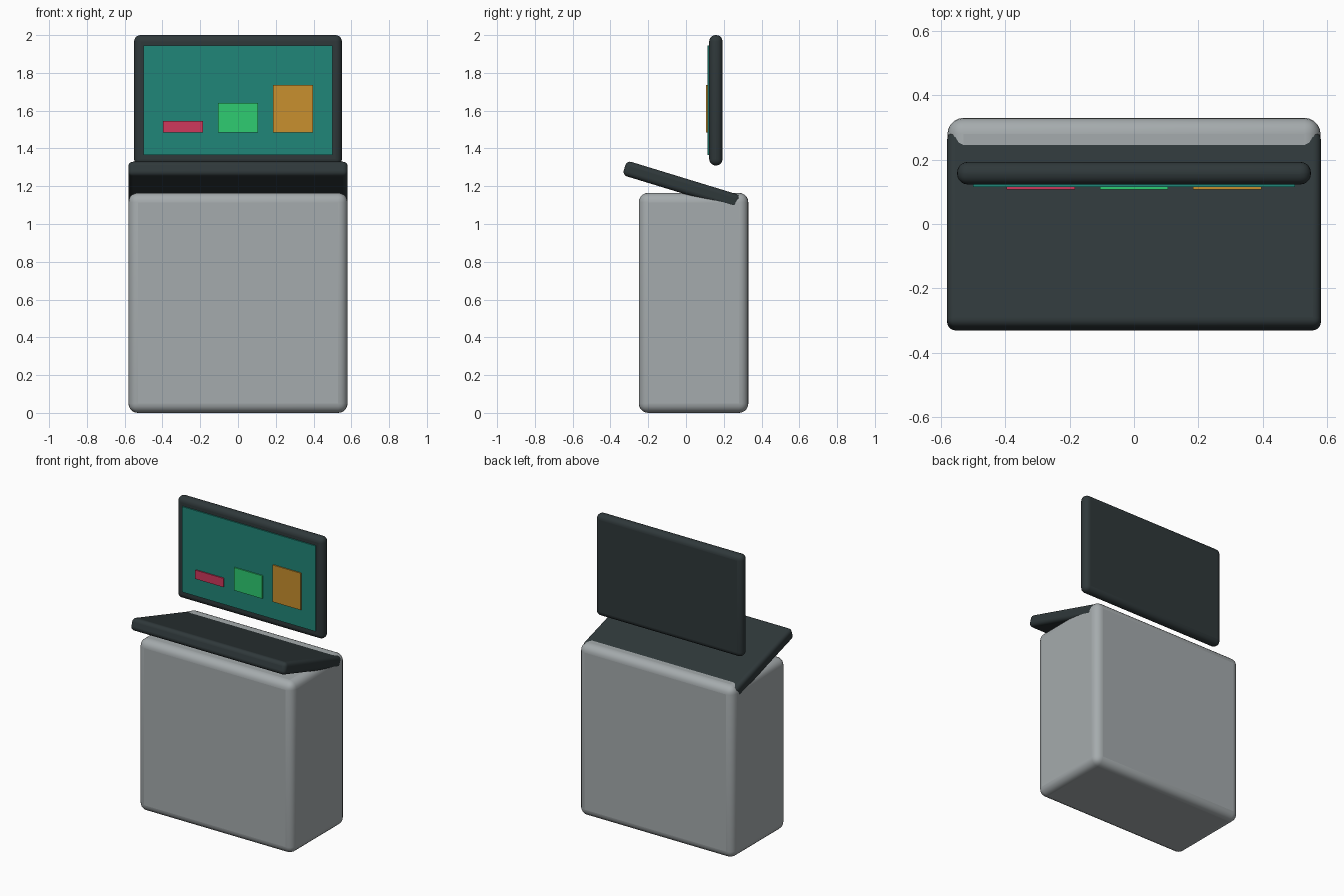
import bpy
import math

cube = bpy.data.objects.get("Cube")
if cube:
    bpy.data.objects.remove(cube, do_unlink=True)


def srgb(hex_code):
    """Linear RGBA from a hex colour."""
    parts = [int(hex_code[i:i + 2], 16) / 255 for i in (0, 2, 4)]
    return [c / 12.92 if c <= 0.04045 else ((c + 0.055) / 1.055) ** 2.4 for c in parts] + [1]


def material(name, hex_code):
    mat = bpy.data.materials.new(name)
    mat.use_nodes = True
    mat.diffuse_color = srgb(hex_code)
    mat.node_tree.nodes["Principled BSDF"].inputs["Base Color"].default_value = srgb(hex_code)
    return mat


def box(name, mat, x, y, z, bevel=0, tilt=0):
    """Box from (min, max) ranges, optionally rounded and tilted about x."""
    ranges = (x, y, z)
    bpy.ops.mesh.primitive_cube_add(size=1, location=[(a + b) / 2 for a, b in ranges])
    obj = bpy.context.object
    obj.name = name
    obj.scale = [b - a for a, b in ranges]
    bpy.ops.object.transform_apply(location=False, rotation=False, scale=True)
    obj.rotation_euler.x = tilt
    obj.data.materials.append(mat)
    if bevel:
        mod = obj.modifiers.new("rounding", "BEVEL")
        mod.width = bevel
        mod.segments = 5
        bpy.ops.object.shade_smooth_by_angle(angle=math.radians(35))
    return obj


grey = material("light grey", "A5ABAD")
dark = material("charcoal", "2F383A")
teal = material("teal", "208678")
red = material("red", "CF385C")
green = material("green", "2ECC71")
orange = material("orange", "C8902E")

# Bin-like body and its half-open lid, sunk into the back of the top
box("body", grey, (-0.58, 0.58), (-0.25, 0.33), (0, 1.165), 0.05)
box("lid", dark, (-0.581, 0.581), (-0.339, 0.295), (1.165, 1.245), 0.025, math.radians(-17))

# Floating display with its screen
box("display_frame", dark, (-0.55, 0.55), (0.123, 0.193), (1.31, 2), 0.033)
box("screen", teal, (-0.5, 0.5), (0.115, 0.1245), (1.365, 1.945))

# Bar chart on the screen
for label, mat, centre, top in (("low", red, -0.29, 1.545),
                                ("middle", green, 0, 1.64),
                                ("high", orange, 0.29, 1.735)):
    box(label + "_bar", mat, (centre - 0.106, centre + 0.106), (0.107, 0.1155), (1.485, top))
